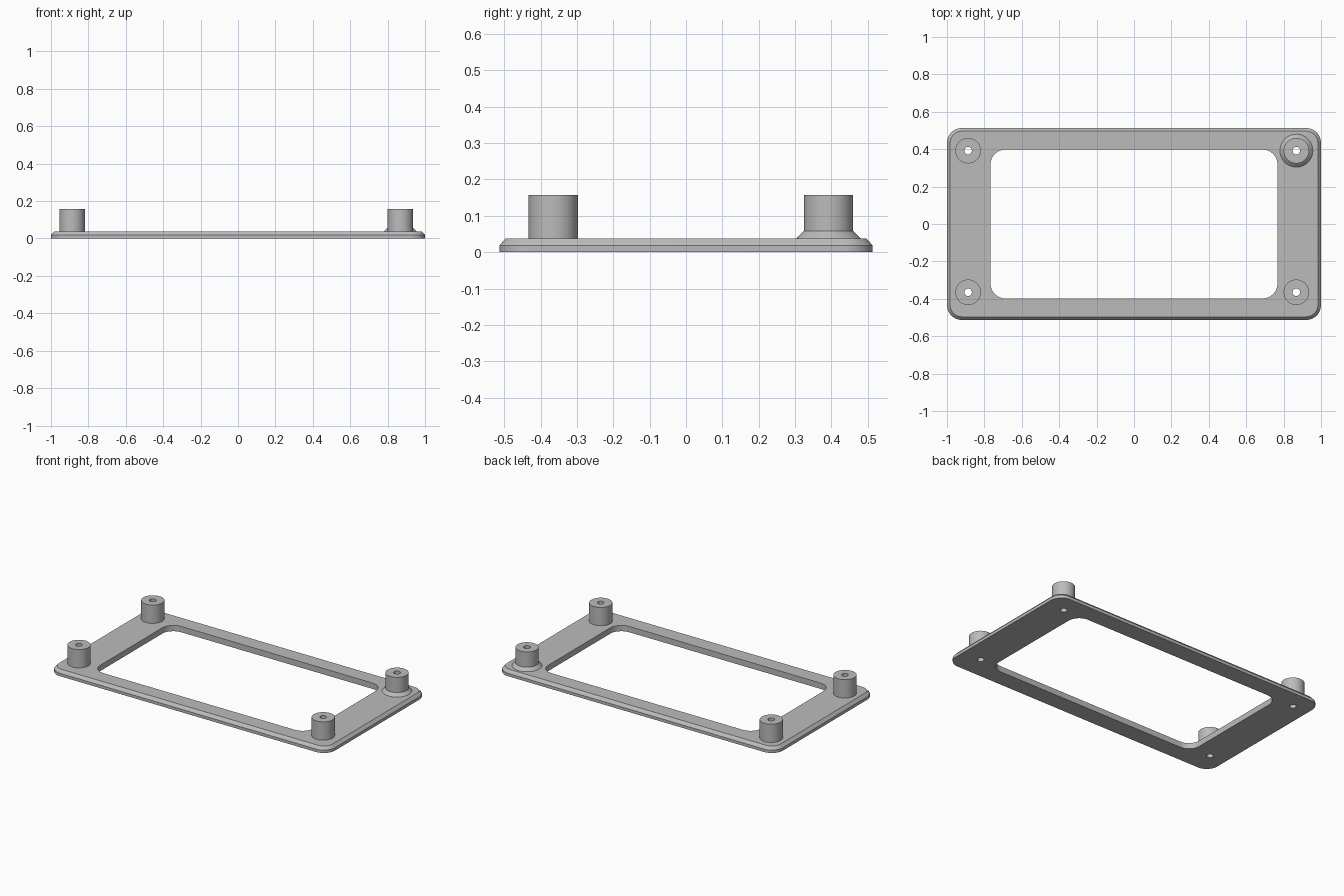
import bpy, bmesh, math

if "Cube" in bpy.data.objects:
    bpy.data.objects.remove(bpy.data.objects["Cube"])

grey = bpy.data.materials.new("plain grey")
grey.use_nodes = True
COLOR = (0.5, 0.5, 0.5, 1)
grey.diffuse_color = COLOR
grey.node_tree.nodes["Principled BSDF"].inputs["Base Color"].default_value = COLOR

BASE, EDGE, TOP, BEVEL = 0.038, 0.019, 0.157, 0.017
POST_R, HOLE_R = 0.068, 0.02
POSTS = {
    "front_left_post": (0.868, -0.365),
    "front_right_post": (-0.887, -0.365),
    "back_left_post": (0.868, 0.392),
    "back_right_post": (-0.887, 0.392),
}


def rounded_loop(hx, hy, r, z, seg=12):
    """Points around a rounded rectangle, counter-clockwise."""
    pts = []
    for i, (sx, sy) in enumerate([(1, 1), (-1, 1), (-1, -1), (1, -1)]):
        for k in range(seg + 1):
            a = math.pi / 2 * (i + k / seg)
            pts.append((sx * (hx - r) + r * math.cos(a),
                        sy * (hy - r) + r * math.sin(a), z))
    return pts


def circle_loop(x, y, r, z, n=64):
    angles = [2 * math.pi * k / n for k in range(n)]
    return [(x + r * math.cos(a), y + r * math.sin(a), z) for a in angles]


def skin(bm, loops, closed=False):
    """Join successive loops with quads."""
    rings = [[bm.verts.new(p) for p in loop] for loop in loops]
    pairs = list(zip(rings, rings[1:]))
    if closed:
        pairs.append((rings[-1], rings[0]))
    for a, b in pairs:
        for i in range(len(a)):
            j = (i + 1) % len(a)
            bm.faces.new((a[i], a[j], b[j], b[i]))
    return rings


def finish(bm, name):
    bmesh.ops.recalc_face_normals(bm, faces=bm.faces)
    mesh = bpy.data.meshes.new(name)
    bm.to_mesh(mesh)
    bm.free()
    mesh.materials.append(grey)
    obj = bpy.data.objects.new(name, mesh)
    bpy.context.collection.objects.link(obj)
    return obj


def activate(obj):
    bpy.ops.object.select_all(action="DESELECT")
    obj.select_set(True)
    bpy.context.view_layer.objects.active = obj


# Plate with chamfered rim and a large rounded opening
bm = bmesh.new()
skin(bm, [
    rounded_loop(1, 0.513, 0.08, 0),
    rounded_loop(1, 0.513, 0.08, EDGE),
    rounded_loop(1 - BEVEL, 0.513 - BEVEL, 0.08 - BEVEL, BASE),
    rounded_loop(0.767, 0.398, 0.08, BASE),
    rounded_loop(0.767, 0.398, 0.08, 0),
], closed=True)
frame = finish(bm, "frame_plate")

# Screw holes through the plate
bm = bmesh.new()
for x, y in POSTS.values():
    rings = skin(bm, [circle_loop(x, y, HOLE_R, z) for z in (-0.1, 0.1)])
    for ring in rings:
        bm.faces.new(ring)
cutter = finish(bm, "hole_cutter")
cutter.hide_render = True
cut = frame.modifiers.new("screw_holes", "BOOLEAN")
cut.operation = "DIFFERENCE"
cut.solver = "EXACT"
cut.object = cutter
activate(frame)
bpy.ops.object.modifier_apply(modifier=cut.name)
bpy.data.objects.remove(cutter)
bpy.ops.object.shade_smooth_by_angle(angle=math.radians(30))

# Hollow corner posts, one of them with a flared foot
for name, (x, y) in POSTS.items():
    profile = [(HOLE_R, BASE), (HOLE_R, TOP), (POST_R, TOP)]
    if name == "back_left_post":
        profile += [(POST_R, BASE + 0.02), (POST_R + 0.02, BASE)]
    else:
        profile += [(POST_R, BASE)]
    bm = bmesh.new()
    skin(bm, [circle_loop(x, y, r, z) for r, z in profile], closed=True)
    activate(finish(bm, name))
    bpy.ops.object.shade_smooth_by_angle(angle=math.radians(30))
